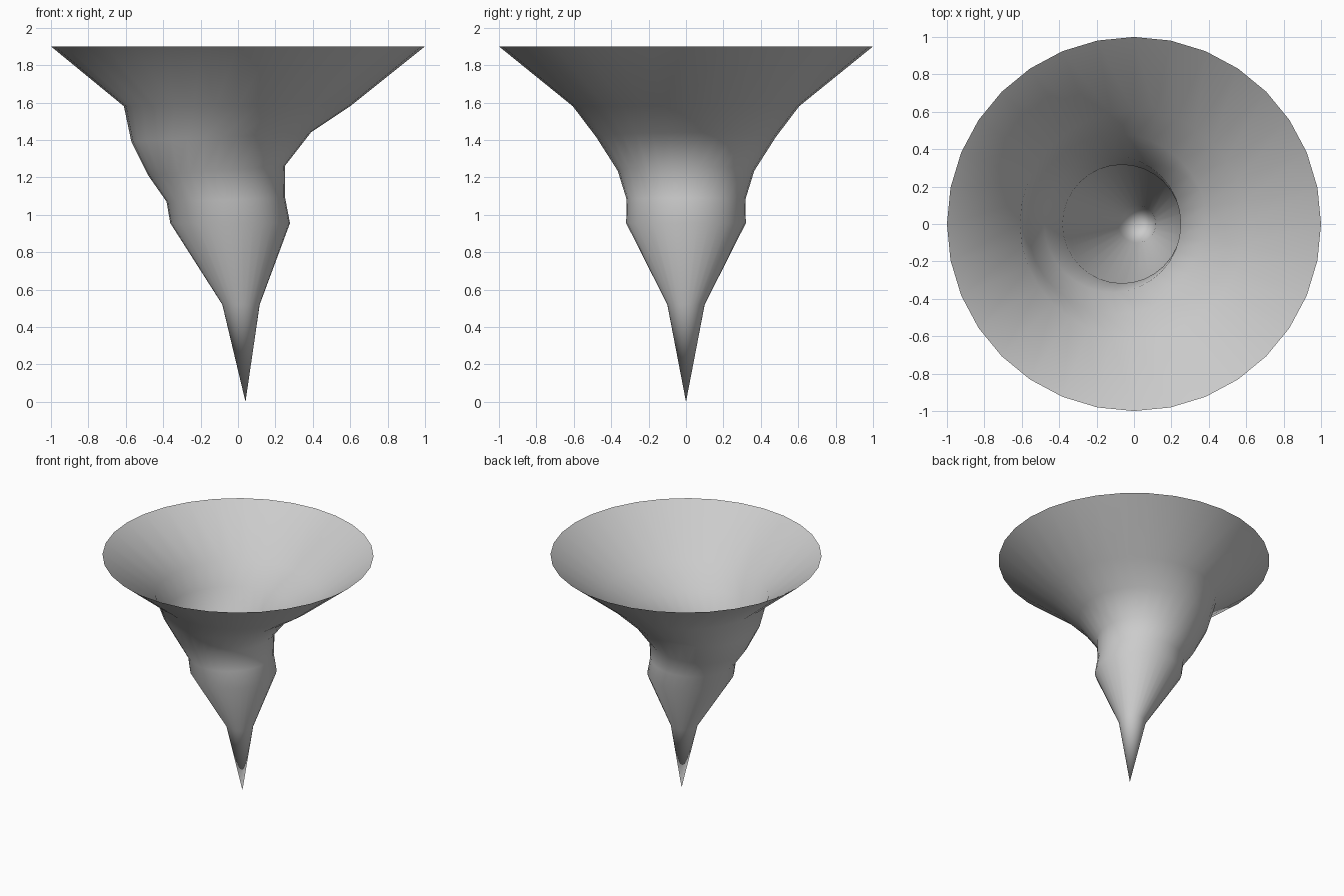
import bpy, bmesh
from math import cos, sin, pi

if "Cube" in bpy.data.objects:
    bpy.data.objects.remove(bpy.data.objects["Cube"])

SIDES = 32
# funnel rings, top to bottom: centre x, centre z, radius, height rise towards +x
RINGS = [
    (0.0, 1.90, 1.0, 0.0),
    (-0.005, 1.58, 0.605, 0.0),
    (-0.09, 1.415, 0.48, 0.025),
    (-0.115, 1.235, 0.365, 0.025),
    (-0.065, 1.08, 0.317, 0.01),
    (-0.042, 0.955, 0.32, 0.0),
    (0.016, 0.52, 0.10, 0.0),
]

bm = bmesh.new()


def ring(cx, z, r, tilt):
    angles = [2 * pi * i / SIDES for i in range(SIDES)]
    return [bm.verts.new((cx + r * cos(a), r * sin(a), z + tilt * cos(a))) for a in angles]


# open funnel wall, narrowing to a point
loops = [ring(*r) for r in RINGS]
for up, low in zip(loops, loops[1:]):
    for i in range(SIDES):
        j = (i + 1) % SIDES
        bm.faces.new((low[i], low[j], up[j], up[i]))
tip = bm.verts.new((0.04, 0, 0))
for i in range(SIDES):
    bm.faces.new((tip, loops[-1][(i + 1) % SIDES], loops[-1][i]))

for f in bm.faces:
    f.smooth = True
mesh = bpy.data.meshes.new("twister_funnel")
bm.to_mesh(mesh)
bm.free()
funnel = bpy.data.objects.new("twister_funnel", mesh)
bpy.context.collection.objects.link(funnel)
